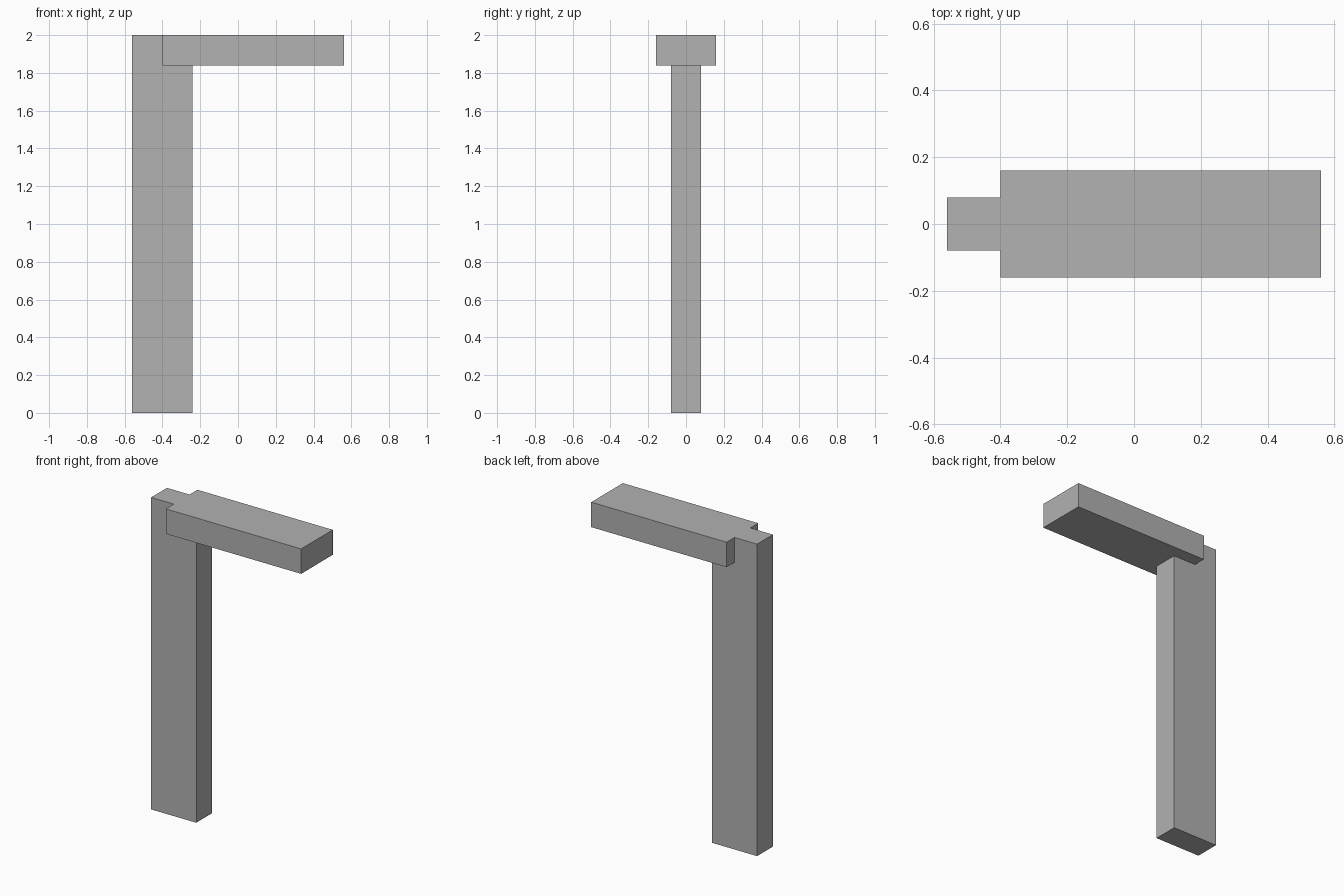
import bpy
import bmesh
from mathutils import Vector

cube = bpy.data.objects.get("Cube")
if cube:
    bpy.data.objects.remove(cube, do_unlink=True)

# Single grey finish
grey = bpy.data.materials.new("plain grey")
grey.use_nodes = True
colour = (0.445, 0.445, 0.445, 1)
grey.diffuse_color = colour
grey.node_tree.nodes["Principled BSDF"].inputs["Base Color"].default_value = colour


def extrude_profile(name, profile, half_depth):
    """Extrude an (x, z) outline symmetrically along y."""
    bm = bmesh.new()
    face = bm.faces.new([bm.verts.new((x, -half_depth, z)) for x, z in profile])
    result = bmesh.ops.extrude_face_region(bm, geom=[face], use_keep_orig=True)
    moved = [v for v in result["geom"] if isinstance(v, bmesh.types.BMVert)]
    bmesh.ops.translate(bm, verts=moved, vec=Vector((0, 2 * half_depth, 0)))
    bmesh.ops.recalc_face_normals(bm, faces=bm.faces)
    mesh = bpy.data.meshes.new(name)
    bm.to_mesh(mesh)
    bm.free()
    mesh.materials.append(grey)
    obj = bpy.data.objects.new(name, mesh)
    bpy.context.collection.objects.link(obj)
    return obj


left, right = -0.56, 0.56
post_right, arm_left = -0.24, -0.40
arm_bottom, top = 1.84, 2.0

# Upright post, notched at the top to seat the arm
extrude_profile("post", [(left, 0), (post_right, 0), (post_right, arm_bottom),
                         (arm_left, arm_bottom), (arm_left, top), (left, top)], 0.08)

# Wider horizontal arm, flush with the top of the post
extrude_profile("arm", [(arm_left, arm_bottom), (right, arm_bottom),
                        (right, top), (arm_left, top)], 0.16)
